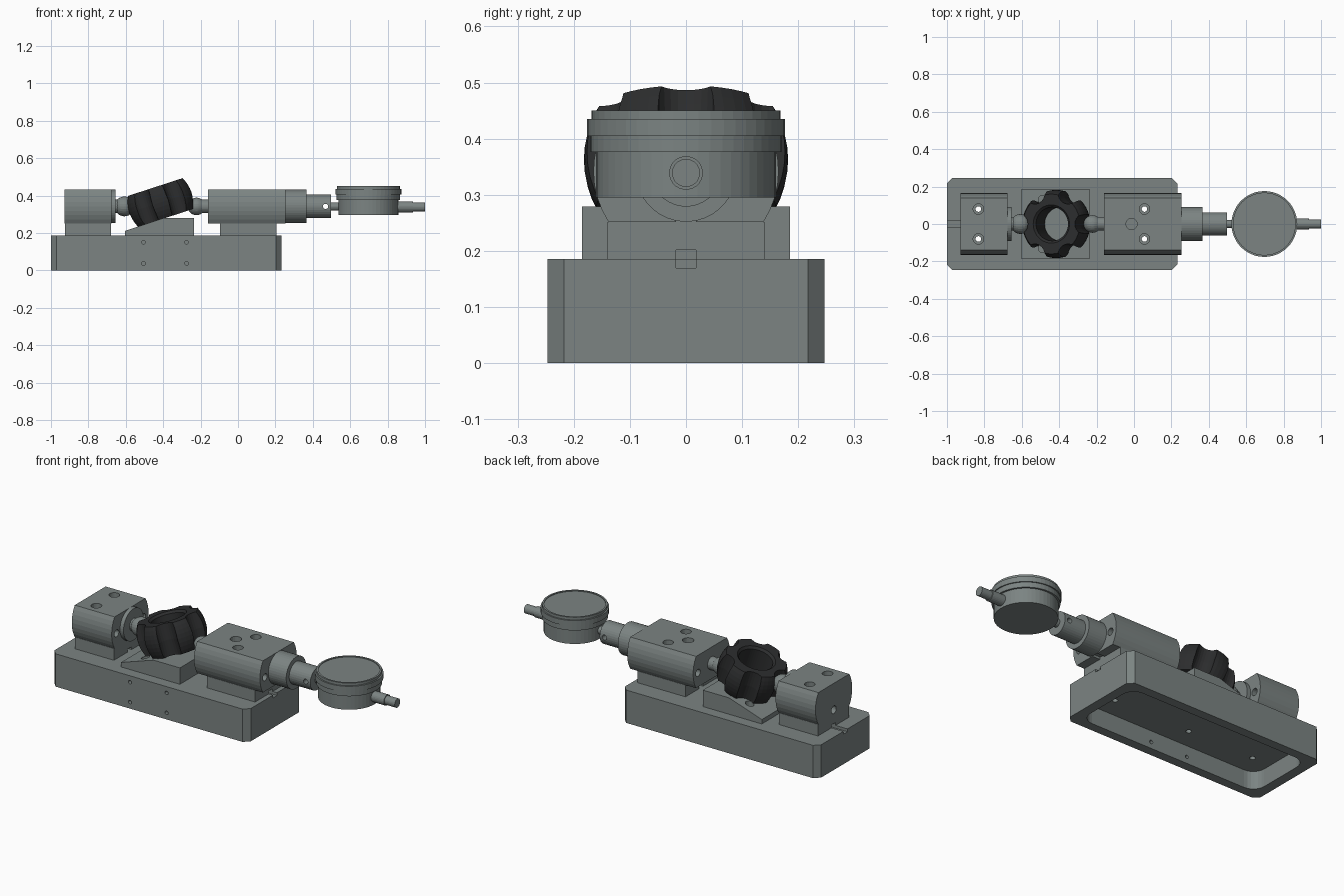
import bpy, bmesh
from math import sin, cos, pi, radians, asin
from mathutils import Matrix, Vector

if "Cube" in bpy.data.objects:
    bpy.data.objects.remove(bpy.data.objects["Cube"])

AX = 0.342  # height of the measuring axis


def material(name, col):
    m = bpy.data.materials.new(name)
    m.diffuse_color = (*col, 1)
    m.use_nodes = True
    m.node_tree.nodes["Principled BSDF"].inputs["Base Color"].default_value = m.diffuse_color
    return m


steel = material("steel", (0.2, 0.23, 0.225))
black = material("black_steel", (0.025, 0.026, 0.027))


def finish(name, bm, mat=steel):
    bmesh.ops.recalc_face_normals(bm, faces=bm.faces)
    me = bpy.data.meshes.new(name)
    bm.to_mesh(me)
    bm.free()
    me.materials.append(mat)
    ob = bpy.data.objects.new(name, me)
    bpy.context.collection.objects.link(ob)
    return ob


def prism(name, pts, axis, a, b, mat=steel):
    """Extrude a 2D outline along an axis: x -> (y,z), y -> (x,z), z -> (x,y)."""
    place = {'x': lambda p, t: (t, p[0], p[1]),
             'y': lambda p, t: (p[0], t, p[1]),
             'z': lambda p, t: (p[0], p[1], t)}[axis]
    bm = bmesh.new()
    lo = [bm.verts.new(place(p, a)) for p in pts]
    hi = [bm.verts.new(place(p, b)) for p in pts]
    bm.faces.new(lo)
    bm.faces.new(hi)
    n = len(pts)
    for i in range(n):
        j = (i + 1) % n
        bm.faces.new((lo[i], lo[j], hi[j], hi[i]))
    return finish(name, bm, mat)


def box(name, x0, x1, y0, y1, z0, z1):
    return prism(name, [(x0, y0), (x1, y0), (x1, y1), (x0, y1)], 'z', z0, z1)


def rod(name, axis, c, r, a, b, n=32):
    pts = [(c[0] + r * cos(2 * pi * (i + .5) / n), c[1] + r * sin(2 * pi * (i + .5) / n))
           for i in range(n)]
    return prism(name, pts, axis, a, b)


def lathe(name, prof, matrix, n=40, closed=False, mat=steel):
    """Spin an (r, h) profile around local z; r = 0 ends collapse to a point."""
    bm = bmesh.new()
    rings = [[bm.verts.new((r * cos(2 * pi * i / n), r * sin(2 * pi * i / n), h))
              for i in range(n)] for r, h in prof]
    pairs = list(zip(rings, rings[1:])) + ([(rings[-1], rings[0])] if closed else [])
    for p, q in pairs:
        for i in range(n):
            j = (i + 1) % n
            bm.faces.new((p[i], p[j], q[j], q[i]))
    bmesh.ops.remove_doubles(bm, verts=bm.verts, dist=1e-5)
    bm.transform(matrix)
    return finish(name, bm, mat)


def cut(ob, cutters):
    for c in cutters:
        c.hide_render = True
        m = ob.modifiers.new("cut", 'BOOLEAN')
        m.operation, m.solver, m.object = 'DIFFERENCE', 'EXACT', c
    dg = bpy.context.evaluated_depsgraph_get()
    dg.update()
    me = bpy.data.meshes.new_from_object(ob.evaluated_get(dg))
    ob.modifiers.clear()
    ob.data = me
    for c in cutters:
        bpy.data.objects.remove(c)


def rounded(x0, x1, y0, y1, r, n):
    pts = []
    for cx, cy, a0 in ((x1 - r, y1 - r, 0), (x0 + r, y1 - r, 90),
                       (x0 + r, y0 + r, 180), (x1 - r, y0 + r, 270)):
        for i in range(n + 1):
            a = radians(a0 + 90 * i / n)
            pts.append((cx + r * cos(a), cy + r * sin(a)))
    return pts


def bolts(x, z0, z1, r):
    return [rod("cutter", 'z', (x, s * .08), r, z0, z1, 20) for s in (-1, 1)]


# Base: chamfered slab, hollow underneath, with key groove and bolt holes
base = prism("base", rounded(-1, .232, -.247, .247, .03, 1), 'z', 0, .186)
cut(base, [prism("cutter", rounded(-.945, .177, -.195, .195, .07, 6), 'z', -.1, .1),
           box("cutter", -1.1, -.7, -.018, .018, .17, .3),
           box("cutter", 0, .4, -.018, .018, .17, .3)]
    + [c for x in (-.832, -.42, .056) for c in bolts(x, .05, .3, .015)]
    + [rod("cutter", 'y', (x, z), .01, -.3, -.15, 16)
       for x in (-.505, -.275) for z in (.037, .15)])

# Wedge that carries the race at an angle
wedge = prism("wedge", [(-.605, .186), (-.235, .186), (-.235, .279), (-.4, .279), (-.605, .211)],
              'y', -.185, .185)
cut(wedge, [rod("cutter", 'z', (-.49, s * .13), .022, .2, .4, 20) for s in (-1, 1)])

# Pedestals and clamp blocks (cylinder with flats on top and bottom)
R, H = .165, .09
a0 = asin(H / R)
arc = [a0 * (i / 4 - 1) for i in range(9)]
outline = [(R * cos(a), AX + R * sin(a)) for a in arc] + \
          [(-R * cos(a), AX + R * sin(a)) for a in reversed(arc)]
for side, x0, x1, p0, p1, hx in (("left", -.927, -.677, -.925, -.68, -.832),
                                 ("right", -.16, .253, -.095, .205, .056)):
    ped = box(side + "_pedestal", p0, p1, -.14, .14, .186, AX - H)
    cut(ped, [box("cutter", p0 - .1, p1 + .1, -.018, .018, .1, .202)] + bolts(hx, .1, .4, .015))
    block = prism(side + "_block", outline, 'x', x0, x1)
    holes = bolts(hx, .1, .6, .015) + bolts(hx, .38, .6, .028)
    for s in (-1, 1):
        holes.append(rod("cutter", 'x', (s * .12, AX - .01), .02, x1 - .04, x1 + .1, 16))
        if side == "right":
            holes.append(rod("cutter", 'x', (s * .12, AX - .01), .02, x0 - .1, x0 + .04, 16))
    if side == "left":
        holes.append(rod("cutter", 'x', (0, .282), .022, x0 - .1, x0 + .05, 16))
    else:
        holes.append(rod("cutter", 'z', (-.013, 0), .03, .39, .6, 20))
        holes.append(box("cutter", x1 - .05, x1 + .1, -.018, .018, .2, .265))
    cut(block, holes)

# Collars, spindle and ball-ended probes
rod("left_collar", 'x', (0, AX), .09, -.677, -.655, 40)
rod("right_collar", 'x', (0, AX), .09, .253, .365, 40)
sleeve = rod("gauge_sleeve", 'x', (0, AX), .063, .365, .497)
cut(sleeve, [rod("cutter", 'y', (.468, AX), .014, -.2, .2, 16)])
for side, xb, r, n0, n1 in (("left", -.607, .053, -.66, -.6), ("right", -.222, .047, -.22, -.155)):
    rod(side + "_probe_neck", 'x', (0, AX), .036, n0, n1, 24)
    bm = bmesh.new()
    bmesh.ops.create_uvsphere(bm, u_segments=24, v_segments=14, radius=r,
                              matrix=Matrix.Translation((xb, 0, AX)) @ Matrix.Rotation(pi / 2, 4, 'Y'))
    finish(side + "_probe_ball", bm)

# Dial gauge with bezel, recessed glass and stems
lathe("dial_gauge", [(0, .295), (.16, .295), (.16, .376), (.17, .376), (.17, .405), (.176, .405),
                     (.176, .435), (.168, .435), (.168, .45), (.158, .45), (.158, .446), (0, .446)],
      Matrix.Translation((.697, 0, 0)), 48)
rod("gauge_plunger", 'x', (0, AX), .022, .49, .56, 20)
rod("gauge_stem", 'x', (0, AX - .003), .03, .84, .935, 24)
rod("gauge_stem_tip", 'x', (0, AX - .003), .025, .935, 1, 24)

# Tilted inner race: spherical ring with six ball grooves
tilt = Matrix.Translation((-.415, 0, .363)) @ Matrix.Rotation(radians(-18), 4, 'Y')
S, HH, B = .182, .087, .09
t0 = asin(HH / S)
prof = [(B, HH - .012), (B, -HH + .012), (B + .012, -HH)]
prof += [(S * cos(t0 * i / 4), S * sin(t0 * i / 4)) for i in range(-4, 5)]
prof += [(B + .012, HH)]
race = lathe("bearing_race", prof, tilt, 48, True, black)
grooves = []
for k in range(6):
    a = k * pi / 3
    m = tilt @ Matrix.Translation((.187 * cos(a), .187 * sin(a), 0))
    # waisted cutter: the groove flares a little toward both ends
    grooves.append(lathe("cutter", [(0, -.15), (.058, -.15), (.054, -.06), (.051, 0), (.054, .06),
                                    (.058, .15), (0, .15)], m, 24, False, black))
cut(race, grooves)
